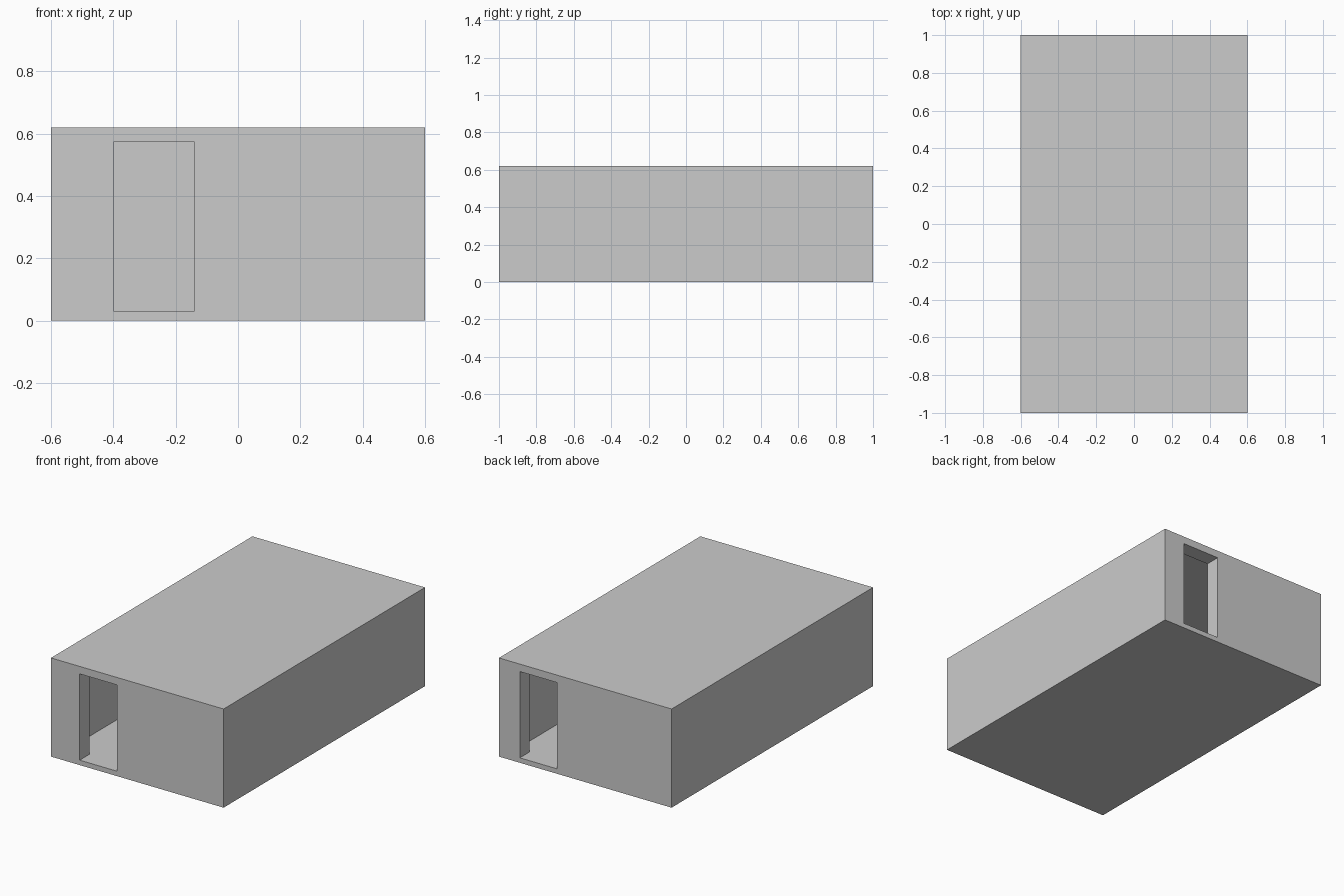
import bpy

if "Cube" in bpy.data.objects:
    bpy.data.objects.remove(bpy.data.objects["Cube"])

HX, HY, H = 0.6, 1.0, 0.62      # half width, half length, height
TX, TY, TZ = 0.06, 0.095, 0.03  # side wall, end wall, slab thickness


def box(name, x0, x1, y0, y1, z0, z1):
    bpy.ops.mesh.primitive_cube_add(
        size=1, location=((x0 + x1) / 2, (y0 + y1) / 2, (z0 + z1) / 2))
    ob = bpy.context.object
    ob.name = name
    ob.scale = (x1 - x0, y1 - y0, z1 - z0)
    bpy.ops.object.transform_apply(location=True, rotation=False, scale=True)
    return ob


# Solid outer block
shell = box("building_shell", -HX, HX, -HY, HY, 0, H)

# Hollow room and one doorway in each end wall
cutters = [
    box("room_cutter", -HX + TX, HX - TX, -HY + TY, HY - TY, TZ, H - TZ),
    box("front_door_cutter", -0.40, -0.14, -HY - 0.1, -HY + TY + 0.1, TZ + 0.001, 0.573),
    box("back_door_cutter", 0.195, 0.455, HY - TY - 0.1, HY + 0.1, TZ + 0.001, 0.573),
]
for c in cutters:
    m = shell.modifiers.new(c.name, 'BOOLEAN')
    m.operation = 'DIFFERENCE'
    m.solver = 'EXACT'
    m.object = c
    bpy.context.view_layer.objects.active = shell
    bpy.ops.object.modifier_apply(modifier=m.name)
    c.hide_render = True

# Cutters are no longer needed
for c in cutters:
    bpy.data.objects.remove(c, do_unlink=True)
